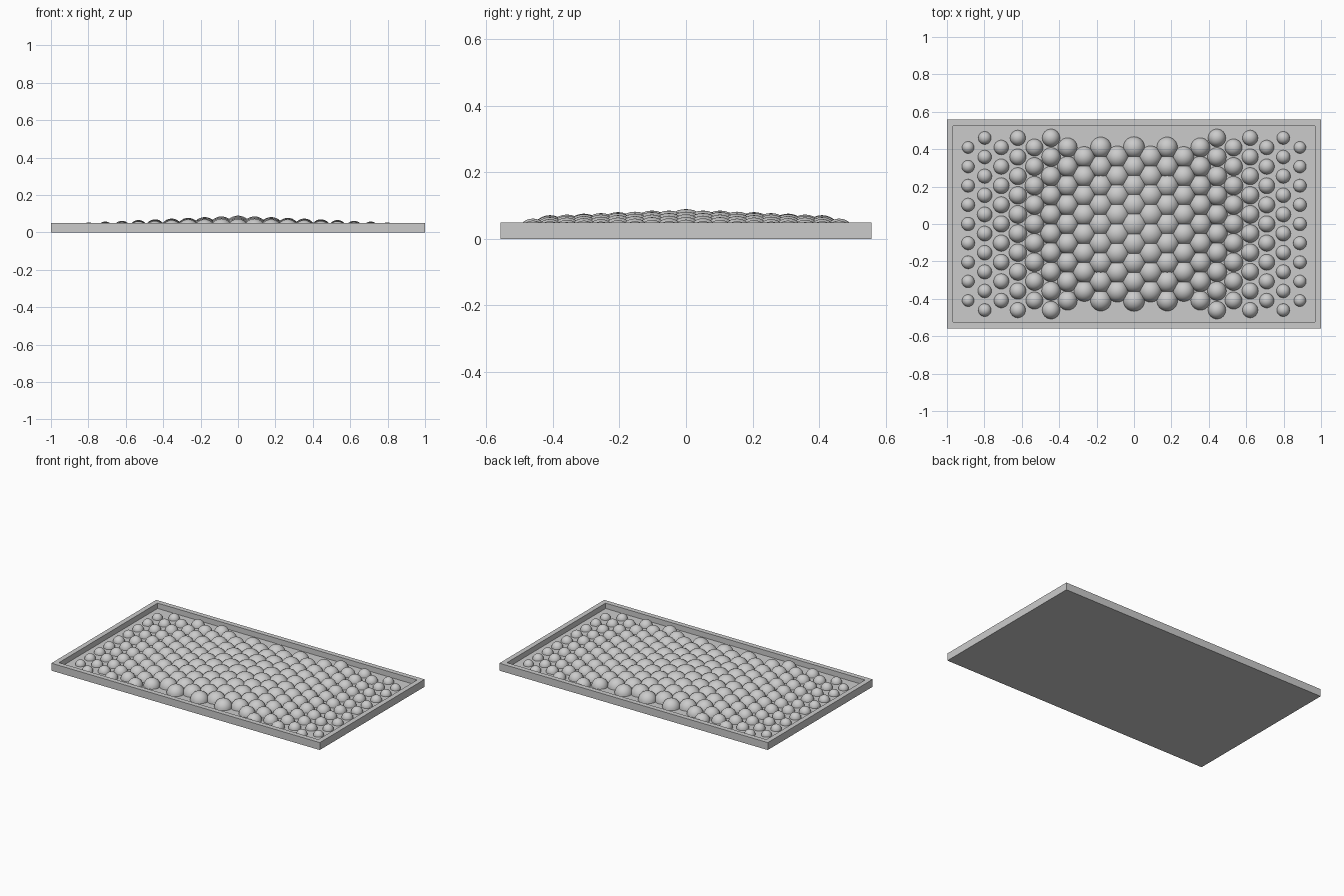
import bpy, bmesh, math
from mathutils import Matrix, Vector

cube = bpy.data.objects.get("Cube")
if cube:
    bpy.data.objects.remove(cube, do_unlink=True)

HALF_X, HALF_Y, HEIGHT = 1.0, 0.558, 0.05   # tray outside
RIM = 0.047                                 # rim width
FLOOR = 0.014                               # tray floor height
STEP_X, STEP_Y = 0.0887, 0.1023             # staggered dome grid

grey = bpy.data.materials.new("light grey")
grey.use_nodes = True
grey.diffuse_color = (0.6, 0.6, 0.6, 1)
grey.node_tree.nodes["Principled BSDF"].inputs["Base Color"].default_value = (0.6, 0.6, 0.6, 1)


def add_object(name, bm):
    mesh = bpy.data.meshes.new(name)
    bm.to_mesh(mesh)
    bm.free()
    mesh.materials.append(grey)
    obj = bpy.data.objects.new(name, mesh)
    bpy.context.collection.objects.link(obj)
    return obj


# Tray: a flat box whose top is inset and pushed down to the floor
bm = bmesh.new()
bmesh.ops.create_cube(bm, size=1, matrix=Matrix.Translation((0, 0, HEIGHT / 2))
                      @ Matrix.Diagonal((2 * HALF_X, 2 * HALF_Y, HEIGHT, 1)))
top = max(bm.faces, key=lambda f: f.calc_center_median().z)
bmesh.ops.inset_region(bm, faces=[top], thickness=RIM)
well = bmesh.ops.extrude_face_region(bm, geom=[top])["geom"]
bmesh.ops.translate(bm, vec=(0, 0, FLOOR - HEIGHT),
                    verts=[v for v in well if isinstance(v, bmesh.types.BMVert)])
if top.is_valid:
    bm.faces.remove(top)
bmesh.ops.recalc_face_normals(bm, faces=bm.faces)
add_object("tray", bm)


# Domes: one staggered column per object, shrinking away from the centre
def dome_column(index):
    if index % 2 == 0:
        count = 9
    else:
        count = 8 if abs(index) < 5 else 10
    x = index * STEP_X
    bm = bmesh.new()
    for i in range(count):
        y = (i - (count - 1) / 2) * STEP_Y
        radius = 0.076 - 0.045 * math.hypot(x, y)
        bmesh.ops.create_uvsphere(bm, u_segments=32, v_segments=16, radius=radius,
                                  matrix=Matrix.Translation((x, y, FLOOR)))
    # Keep only the half above the tray floor
    bmesh.ops.bisect_plane(bm, geom=bm.verts[:] + bm.edges[:] + bm.faces[:],
                           dist=1e-5, plane_co=Vector((0, 0, FLOOR)),
                           plane_no=Vector((0, 0, 1)), clear_inner=True)
    for face in bm.faces:
        face.smooth = True
    add_object(f"dome_column_{index + 11}", bm)


for index in range(-10, 11):
    dome_column(index)
